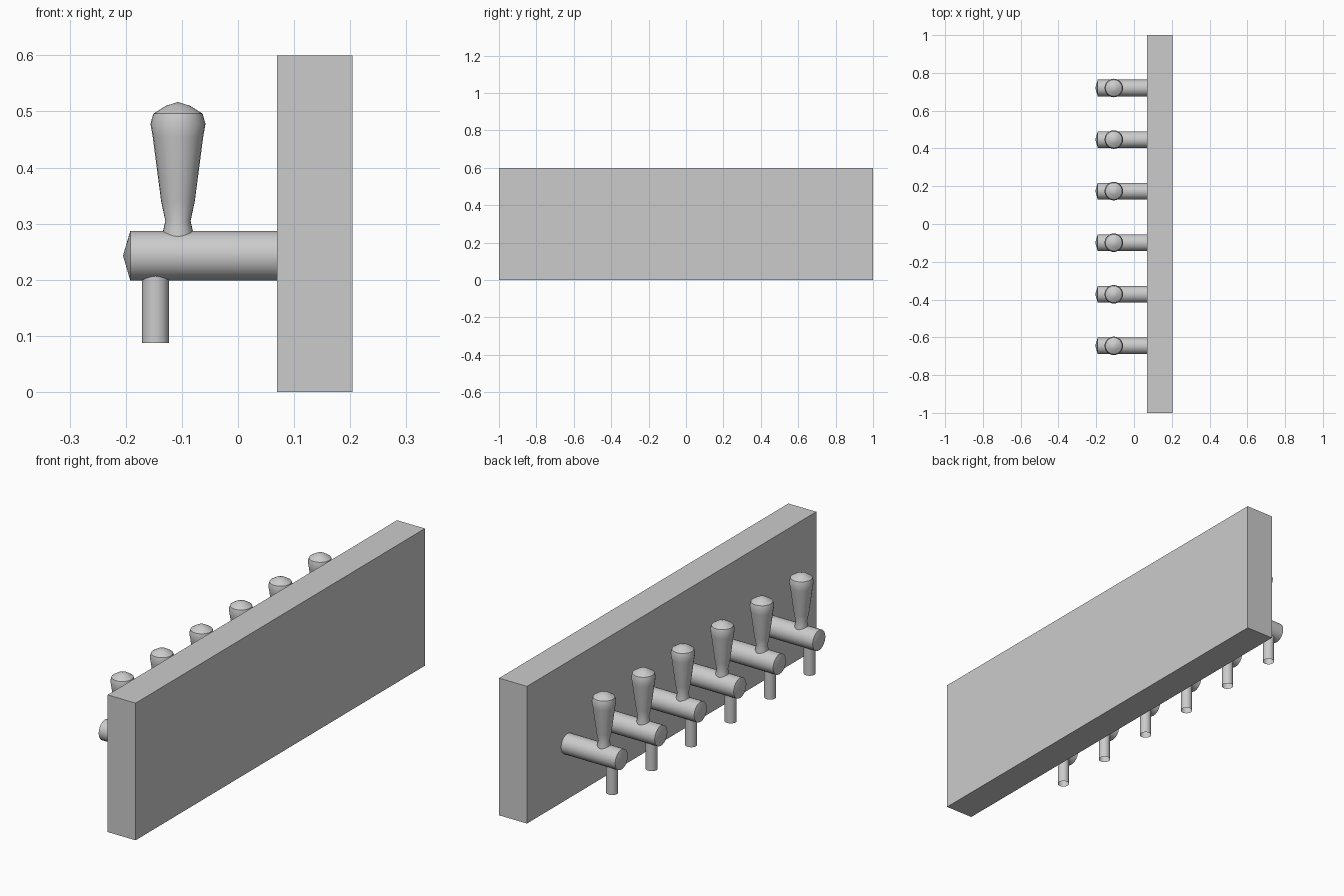
import bpy, bmesh, math
from mathutils import Matrix

if "Cube" in bpy.data.objects:
    bpy.data.objects.remove(bpy.data.objects["Cube"])


def finish(name, bm, angle=30):
    bmesh.ops.recalc_face_normals(bm, faces=bm.faces)
    mesh = bpy.data.meshes.new(name)
    bm.to_mesh(mesh)
    bm.free()
    ob = bpy.data.objects.new(name, mesh)
    bpy.context.collection.objects.link(ob)
    bpy.ops.object.select_all(action='DESELECT')
    ob.select_set(True)
    bpy.context.view_layer.objects.active = ob
    bpy.ops.object.shade_smooth_by_angle(angle=math.radians(angle))
    return ob


def lathe(name, profile, matrix, sides=24):
    """Revolve (radius, height) points around local z, then place."""
    bm = bmesh.new()
    verts = [bm.verts.new((r, 0, h)) for r, h in profile]
    edges = [bm.edges.new(pair) for pair in zip(verts, verts[1:])]
    bmesh.ops.spin(bm, geom=verts + edges, axis=(0, 0, 1), cent=(0, 0, 0),
                   angle=2 * math.pi, steps=sides, use_duplicate=False)
    bmesh.ops.remove_doubles(bm, verts=bm.verts, dist=1e-5)
    bmesh.ops.transform(bm, matrix=matrix, verts=bm.verts)
    return finish(name, bm)


# Backing board
bm = bmesh.new()
bmesh.ops.create_cube(bm, size=1, matrix=Matrix.Translation((0.137, 0, 0.3))
                      @ Matrix.Diagonal((0.135, 2, 0.6, 1)))
finish("backing_board", bm)

BARREL = [(0.044, 0), (0.044, 0.262), (0, 0.275)]
SPOUT = [(0.024, 0.087), (0.024, 0.215)]
HANDLE = [(0.027, 0.27), (0.027, 0.285), (0.0225, 0.305), (0.030, 0.34),
          (0.045, 0.455), (0.049, 0.478), (0.044, 0.496), (0.022, 0.510),
          (0, 0.517)]

# Row of six taps: barrel, open spout and flared handle
for i in range(6):
    y = -0.645 + 0.273 * i
    lathe(f"tap_barrel_{i + 1}", BARREL,
          Matrix.Translation((0.07, y, 0.243)) @ Matrix.Rotation(-math.pi / 2, 4, 'Y'))
    lathe(f"tap_spout_{i + 1}", SPOUT, Matrix.Translation((-0.147, y, 0)))
    lathe(f"tap_handle_{i + 1}", HANDLE, Matrix.Translation((-0.107, y, 0)))
